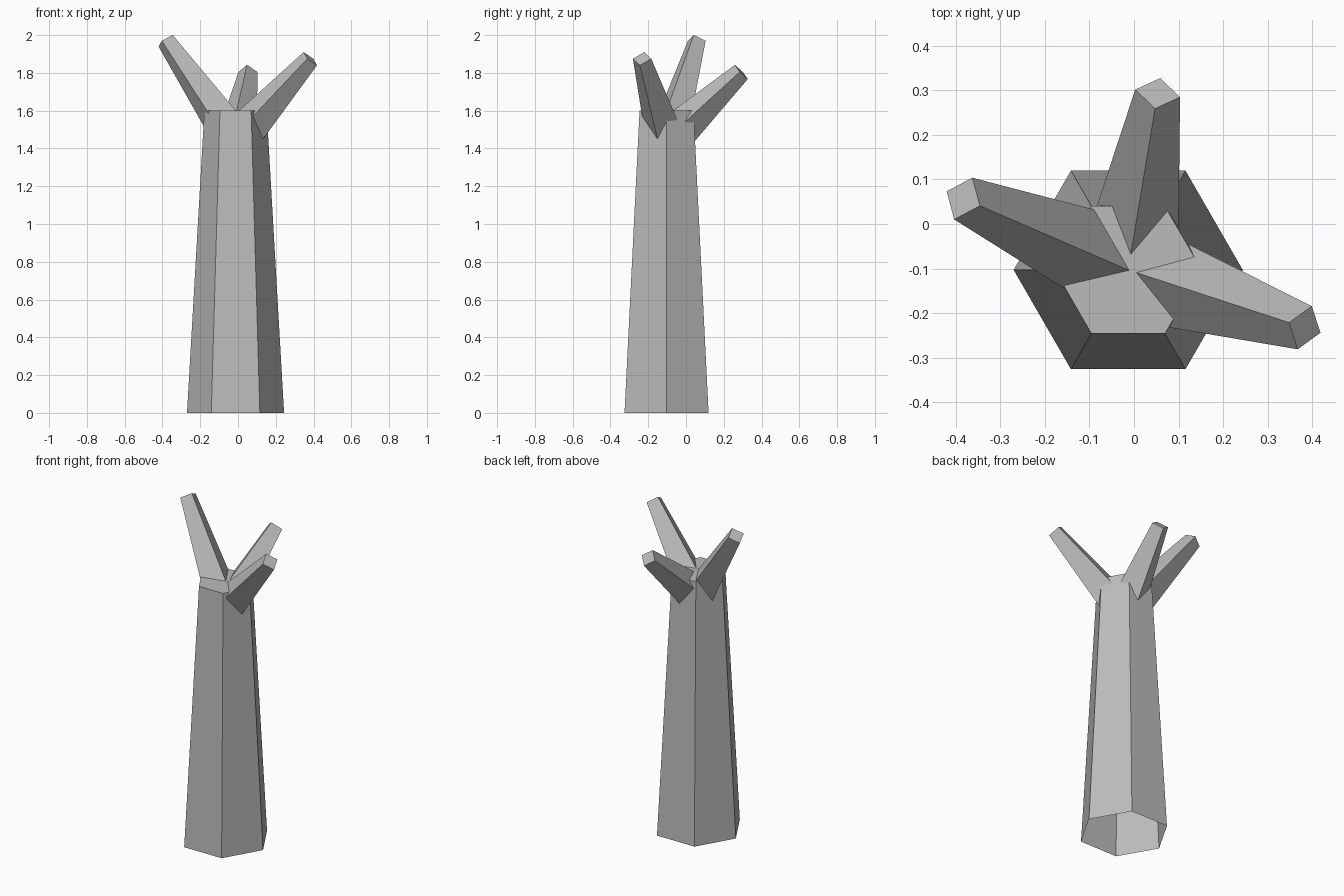
import bpy, bmesh, math
from mathutils import Vector

if "Cube" in bpy.data.objects:
    bpy.data.objects.remove(bpy.data.objects["Cube"])

bark = bpy.data.materials.new("grey_bark")
bark.diffuse_color = (0.5, 0.5, 0.5, 1)
bark.use_nodes = True
bark.node_tree.nodes["Principled BSDF"].inputs["Base Color"].default_value = bark.diffuse_color


def tapered_prism(name, start, end, r0, r1, sides):
    """Flat-sided tapered tube, open at the start and capped at the end."""
    start, end = Vector(start), Vector(end)
    axis = (end - start).normalized()
    side = Vector((0, 0, 1)).cross(axis)
    side = side.normalized() if side.length > 1e-5 else Vector((1, 0, 0))
    up = axis.cross(side)
    bm = bmesh.new()
    rings = []
    for centre, r in ((start, r0), (end, r1)):
        ring = []
        for i in range(sides):
            a = 2 * math.pi * i / sides
            ring.append(bm.verts.new(centre + r * (math.cos(a) * side + math.sin(a) * up)))
        rings.append(ring)
    low, high = rings
    for i in range(sides):
        j = (i + 1) % sides
        bm.faces.new((low[i], low[j], high[j], high[i]))
    bm.faces.new(high)
    mesh = bpy.data.meshes.new(name)
    bm.to_mesh(mesh)
    bm.free()
    mesh.materials.append(bark)
    obj = bpy.data.objects.new(name, mesh)
    bpy.context.collection.objects.link(obj)
    return obj


# Six-sided trunk, hollow at the foot
CX, CY = -0.013, -0.103
tapered_prism("trunk", (CX, CY, 0), (CX, CY, 1.6), 0.257, 0.165, 6)

# Square branches growing out of the trunk axis
tips = {
    "left_branch": (-0.383, 0.057, 1.97),
    "right_branch": (0.383, -0.2325, 1.875),
    "back_branch": (0.053, 0.293, 1.805),
}
for name, tip in tips.items():
    tapered_prism(name, (CX, CY, 1.435), tip, 0.113, 0.051, 4)
